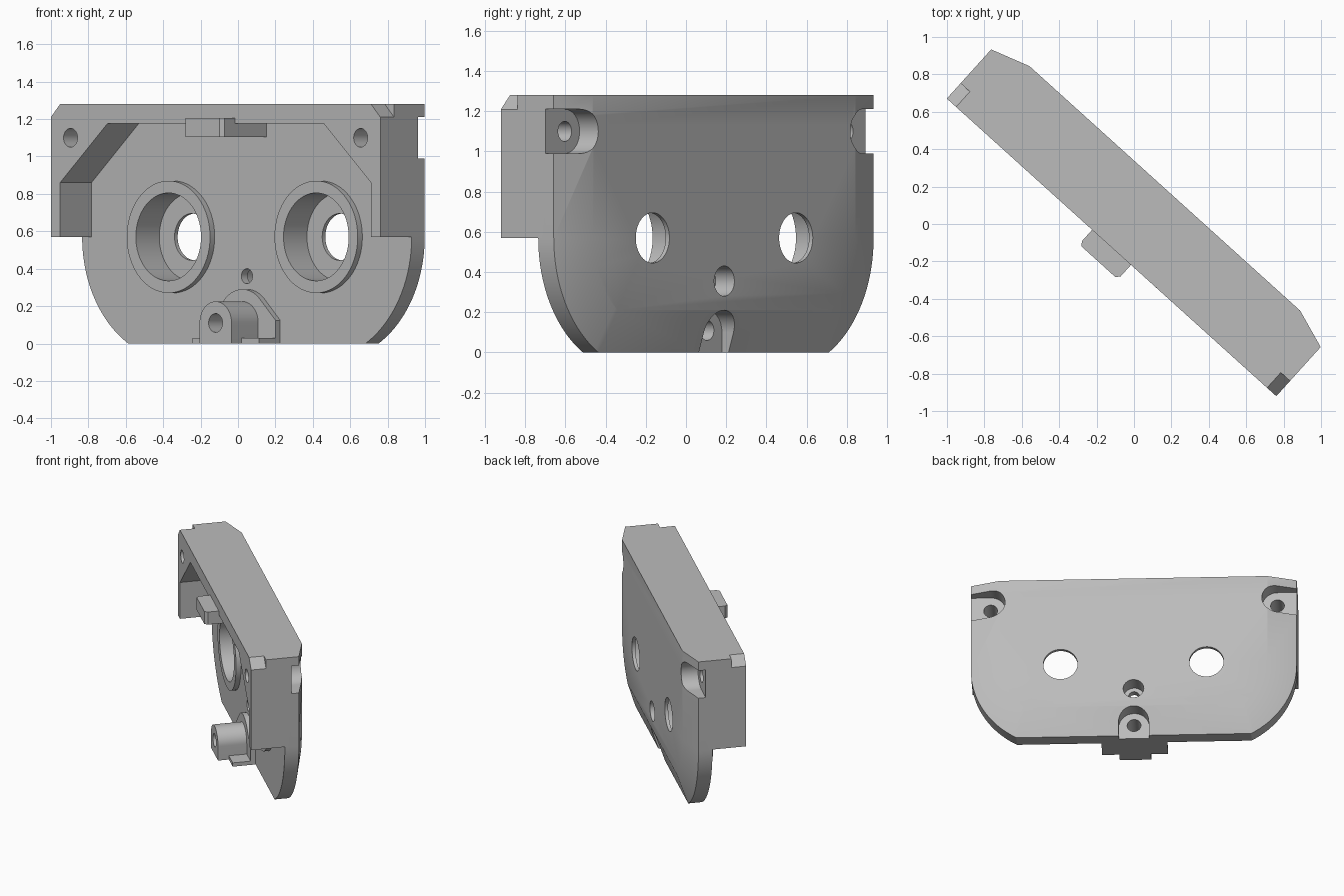
import bpy, bmesh
from math import sin, cos, pi, asin, radians
from mathutils import Matrix, Vector

if "Cube" in bpy.data.objects:
    bpy.data.objects.remove(bpy.data.objects["Cube"])

# Main sizes: X runs along the plate, Y is depth from the front, Z is up
HALF, TOP, WALL_Z = 1.187, 1.28, 0.57
FLOOR, EDGE, BACK = 0.25, 0.354, 0.425
EYE_X, CORNER_R, BEVEL = 0.532, 0.655, 0.212
SCREW_X, SCREW_Z, FOOT_Z = 1.045, 1.10, 0.11

grey = bpy.data.materials.new("matte_grey")
grey.use_nodes = True
grey.diffuse_color = (0.5, 0.5, 0.5, 1)
grey.node_tree.nodes["Principled BSDF"].inputs["Base Color"].default_value = (0.5, 0.5, 0.5, 1)


def loft(name, loops):
    """Closed solid through matching loops of points."""
    bm = bmesh.new()
    rings = [[bm.verts.new(p) for p in loop] for loop in loops]
    for a, b in zip(rings, rings[1:]):
        for i in range(len(a)):
            j = (i + 1) % len(a)
            bm.faces.new((a[i], a[j], b[j], b[i]))
    bm.faces.new(rings[0])
    bm.faces.new(rings[-1])
    bmesh.ops.recalc_face_normals(bm, faces=bm.faces)
    mesh = bpy.data.meshes.new(name)
    bm.to_mesh(mesh)
    bm.free()
    obj = bpy.data.objects.new(name, mesh)
    bpy.context.collection.objects.link(obj)
    mesh.materials.append(grey)
    return obj


def prism(name, profile, front, back):
    return loft(name, [[(x, y, z) for x, z in profile] for y in (front, back)])


def arc(cx, cz, r, start, end, steps=24):
    return [(cx + r * cos(start + (end - start) * i / steps),
             cz + r * sin(start + (end - start) * i / steps)) for i in range(steps + 1)]


def cylinder(name, x, z, r, front, back):
    return prism(name, arc(x, z, r, 0, 2 * pi, 64)[:-1], front, back)


def slot(name, x, z, r, angle, front, back):
    """Round-ended pocket that runs out in the given direction."""
    pts = arc(x, z, r, angle + pi / 2, angle + 3 * pi / 2)
    run = Vector((cos(angle), sin(angle))) * 0.4
    pts += [(pts[-1][0] + run.x, pts[-1][1] + run.y), (pts[0][0] + run.x, pts[0][1] + run.y)]
    return prism(name, pts, front, back)


def mirrored(half):
    return half + [(-x, z) for x, z in reversed(half)]


def outline(inset):
    """Plate shape with big round lower corners."""
    r = CORNER_R - inset
    end = -asin((WALL_Z - inset) / r)
    return mirrored([(HALF - inset, TOP)] + arc(EYE_X, WALL_Z, r, 0, end))


# Back plate with sloped border
plate = loft("face_plate", [[(x, y, z) for x, z in outline(inset)]
                            for y, inset in ((FLOOR, 0), (EDGE, 0), (BACK, BEVEL))])


def combine(part, operation):
    mod = plate.modifiers.new(part.name, 'BOOLEAN')
    mod.operation = operation
    mod.solver = 'EXACT'
    mod.object = part
    bpy.context.view_layer.objects.active = plate
    bpy.ops.object.modifier_apply(modifier=mod.name)
    bpy.data.objects.remove(part)


def add(part):
    combine(part, 'UNION')


def cut(part):
    combine(part, 'DIFFERENCE')


# Front rim, open at the bottom
rim_half = [(HALF, TOP), (HALF, WALL_Z), (1.12, WALL_Z), (1.12, 0.86), (0.78, 1.175)]
add(prism("front_rim", mirrored(rim_half), 0, FLOOR + 0.05))

# Top tab
tab = [(0.14, FLOOR + 0.05), (0.14, -0.082), (0.122, -0.104)]
add(loft("top_tab", [[(x, y, z) for x, y in mirrored(tab)] for z in (1.105, 1.205)]))

# Bottom flange, side feet and boss
flange = [(0.24, 0), (0.24, 0.124)] + arc(0, FOOT_Z, 0.18, pi / 4, pi / 2, 12)[:-1]
add(prism("boss_flange", mirrored(flange), 0.213, FLOOR + 0.04))
add(prism("boss_feet", mirrored([(0.24, 0), (0.24, 0.03)]), 0.08, FLOOR + 0.05))
boss = [(0.115, 0)] + arc(0, FOOT_Z, 0.115, 0, pi / 2, 16)[:-1]
add(prism("boss", mirrored(boss), 0, FLOOR + 0.06))

for side in (-1, 1):
    # Raised eye ring, deep bore and through hole
    x = side * EYE_X
    add(cylinder("eye_ring", x, WALL_Z, 0.30, 0.213, FLOOR + 0.05))
    cut(cylinder("eye_bore", x, WALL_Z, 0.235, -0.1, 0.40))
    cut(cylinder("eye_hole", x, WALL_Z, 0.125, 0.3, 0.6))
    # Corner screw hole and back pocket
    x = side * SCREW_X
    cut(cylinder("screw_hole", x, SCREW_Z, 0.05, -0.1, 0.5))
    cut(slot("screw_pocket", x, SCREW_Z, 0.11, 0 if side > 0 else pi, 0.30, 0.6))
    # Small top corner chamfer at the front
    wedge = [(1.082, 1.32), (1.225, 1.17), (1.225, 1.32)]
    cut(prism("corner_chamfer", [(side * a, b) for a, b in wedge], -0.1, 0.11))

# Boss screw hole and pocket, and the small centre hole
cut(cylinder("boss_hole", 0, FOOT_Z, 0.05, -0.1, 0.5))
cut(slot("boss_pocket", 0, 0.10, 0.11, -pi / 2, 0.31, 0.6))
cut(cylinder("centre_hole", 0, 0.36, 0.04, 0.1, 0.6))
cut(cylinder("centre_counterbore", 0, 0.355, 0.075, 0.30, 0.6))

# Turn the finished part to its resting angle
plate.data.transform(Matrix.Translation((-0.12, -0.125, 0)) @ Matrix.Rotation(radians(-42.09), 4, 'Z'))
bpy.ops.object.select_all(action='DESELECT')
plate.select_set(True)
bpy.context.view_layer.objects.active = plate
bpy.ops.object.shade_smooth_by_angle(angle=radians(25))
